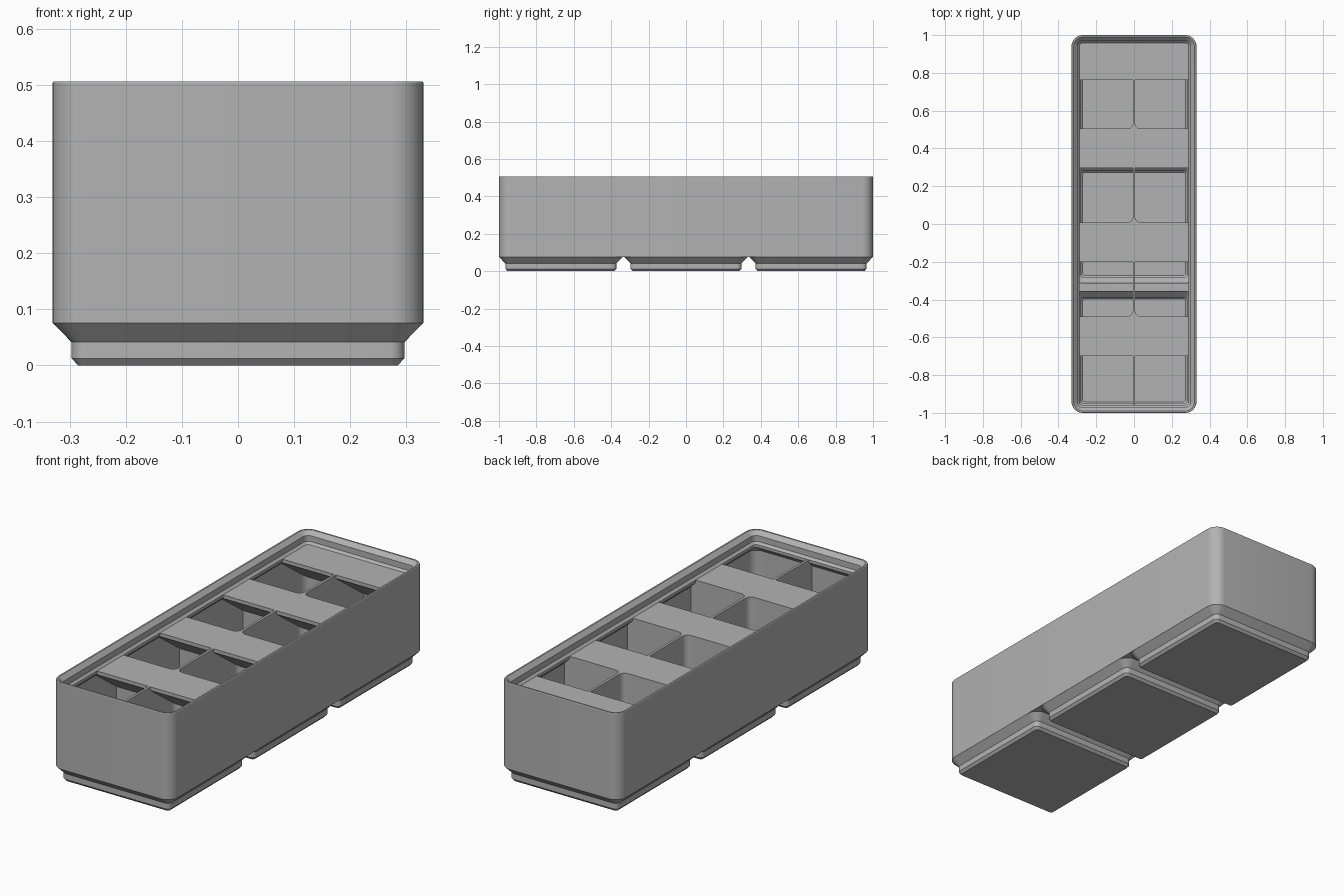
import bpy
import bmesh
import math

cube = bpy.data.objects.get("Cube")
if cube:
    bpy.data.objects.remove(cube)

grey = bpy.data.materials.new("plain grey")
grey.use_nodes = True
colour = (0.45, 0.45, 0.45, 1)
grey.diffuse_color = colour
grey.node_tree.nodes["Principled BSDF"].inputs["Base Color"].default_value = colour

HX, HY, R = 0.3307, 1.0, 0.0598      # outer half sizes and corner radius
PITCH = 0.6693                       # spacing of the feet
SHELF = 0.446                        # top of dividers and label shelves
WALL_Y = 0.985                       # inner end wall
GAP = 0.008                          # half thickness of cross dividers


def rounded_ring(hx, hy, r, cx, cy, segments=8):
    """Points of a rounded rectangle, counter-clockwise."""
    points = []
    for corner, (sx, sy) in enumerate([(1, 1), (-1, 1), (-1, -1), (1, -1)]):
        for i in range(segments + 1):
            a = math.pi / 2 * (corner + i / segments)
            points.append((cx + sx * (hx - r) + r * math.cos(a),
                           cy + sy * (hy - r) + r * math.sin(a)))
    return points


def add_loft(bm, levels, cx=0, cy=0):
    """Closed solid through (z, half x, half y, radius) levels."""
    rings = [[bm.verts.new((x, y, z)) for x, y in rounded_ring(hx, hy, r, cx, cy)]
             for z, hx, hy, r in levels]
    n = len(rings[0])
    for low, high in zip(rings, rings[1:]):
        for i in range(n):
            j = (i + 1) % n
            bm.faces.new((low[i], low[j], high[j], high[i]))
    bm.faces.new(rings[0][::-1])
    bm.faces.new(rings[-1])


def make(name, bm):
    bmesh.ops.recalc_face_normals(bm, faces=bm.faces)
    mesh = bpy.data.meshes.new(name)
    bm.to_mesh(mesh)
    bm.free()
    mesh.materials.append(grey)
    ob = bpy.data.objects.new(name, mesh)
    bpy.context.collection.objects.link(ob)
    return ob


def loft(name, levels, centres=((0, 0),)):
    bm = bmesh.new()
    for cx, cy in centres:
        add_loft(bm, levels, cx, cy)
    return make(name, bm)


def boolean(target, tool, operation):
    """Apply a boolean and discard the helper."""
    tool.hide_render = True
    mod = target.modifiers.new(operation.lower(), "BOOLEAN")
    mod.operation, mod.object, mod.solver = operation, tool, "EXACT"
    select(target)
    bpy.ops.object.modifier_apply(modifier=mod.name)
    bpy.data.objects.remove(tool)


def select(ob):
    bpy.ops.object.select_all(action="DESELECT")
    ob.select_set(True)
    bpy.context.view_layer.objects.active = ob


def inset(z, d):
    """Level of the main outline, moved inward by d."""
    return (z, HX - d, HY - d, max(R - d, 0.012))


def square(z, h, r):
    return (z, h, h, r)


foot_centres = [(0, k * PITCH) for k in (-1, 0, 1)]

# Outer shell with three stepped feet
bin_body = loft("bin_body", [inset(0.0757, 0), inset(0.503, 0), inset(0.506, 0.002)])
feet = loft("feet", [square(0, 0.285, 0.0127), square(0.0127, 0.2965, 0.0255),
                     square(0.0414, 0.2965, 0.0255), square(0.0757, 0.3305, 0.0596),
                     square(0.085, 0.3305, 0.0596)], foot_centres)
boolean(bin_body, feet, "UNION")

# Inner space: main well narrowing under the lip, plus hollow feet
cavity = loft("cavity", [inset(0.092, 0.0151), inset(0.406, 0.0151),
                         inset(0.432, 0.0414), inset(0.452, 0.0414)])
pockets = loft("pockets", [square(0.016, 0.272, 0.012), square(0.025, 0.281, 0.015),
                           square(0.045, 0.281, 0.015), square(0.077, 0.313, 0.042),
                           square(0.12, 0.313, 0.042)], foot_centres)
boolean(cavity, pockets, "UNION")

# Two columns by four rows of compartments
row_size = (2 * WALL_Y - 6 * GAP) / 4
row_backs = [WALL_Y - k * (row_size + 2 * GAP) for k in range(4)]
bm = bmesh.new()
for k, back in enumerate(row_backs):
    top = back + (0.05 if k == 0 else 0)
    bottom = back - row_size - (0.05 if k == 3 else 0)
    for side in (-1, 1):
        half = (top - bottom) / 2
        add_loft(bm, [(0, 0.18, half, 0.03), (0.5, 0.18, half, 0.03)],
                 side * 0.186, (top + bottom) / 2)
cells = make("cells", bm)
boolean(cavity, cells, "INTERSECT")
boolean(bin_body, cavity, "DIFFERENCE")

# Stepped stacking lip
lip = loft("lip_cutter", [inset(SHELF, 0.0414), inset(0.457, 0.0303),
                          inset(0.486, 0.0303), inset(0.512, 0.0043)])
boolean(bin_body, lip, "DIFFERENCE")
select(bin_body)
bpy.ops.object.shade_smooth_by_angle(angle=math.radians(30))

# Wedge-shaped label shelf at the back of each row
for k, back in enumerate(row_backs):
    front = min(back, 0.955) - 0.193
    rear = back - 0.007 if k == 0 else back + GAP
    drop = (rear - front) * math.tan(math.radians(36))
    profile = [(front, SHELF), (front, SHELF - 0.018),
               (rear, SHELF - 0.018 - drop), (rear, SHELF)]
    bm = bmesh.new()
    ends = [[bm.verts.new((x, y, z)) for y, z in profile] for x in (-0.314, 0.314)]
    for i in range(4):
        j = (i + 1) % 4
        bm.faces.new((ends[0][i], ends[0][j], ends[1][j], ends[1][i]))
    bm.faces.new(ends[0][::-1])
    bm.faces.new(ends[1])
    make("label_shelf_%d" % (k + 1), bm)
